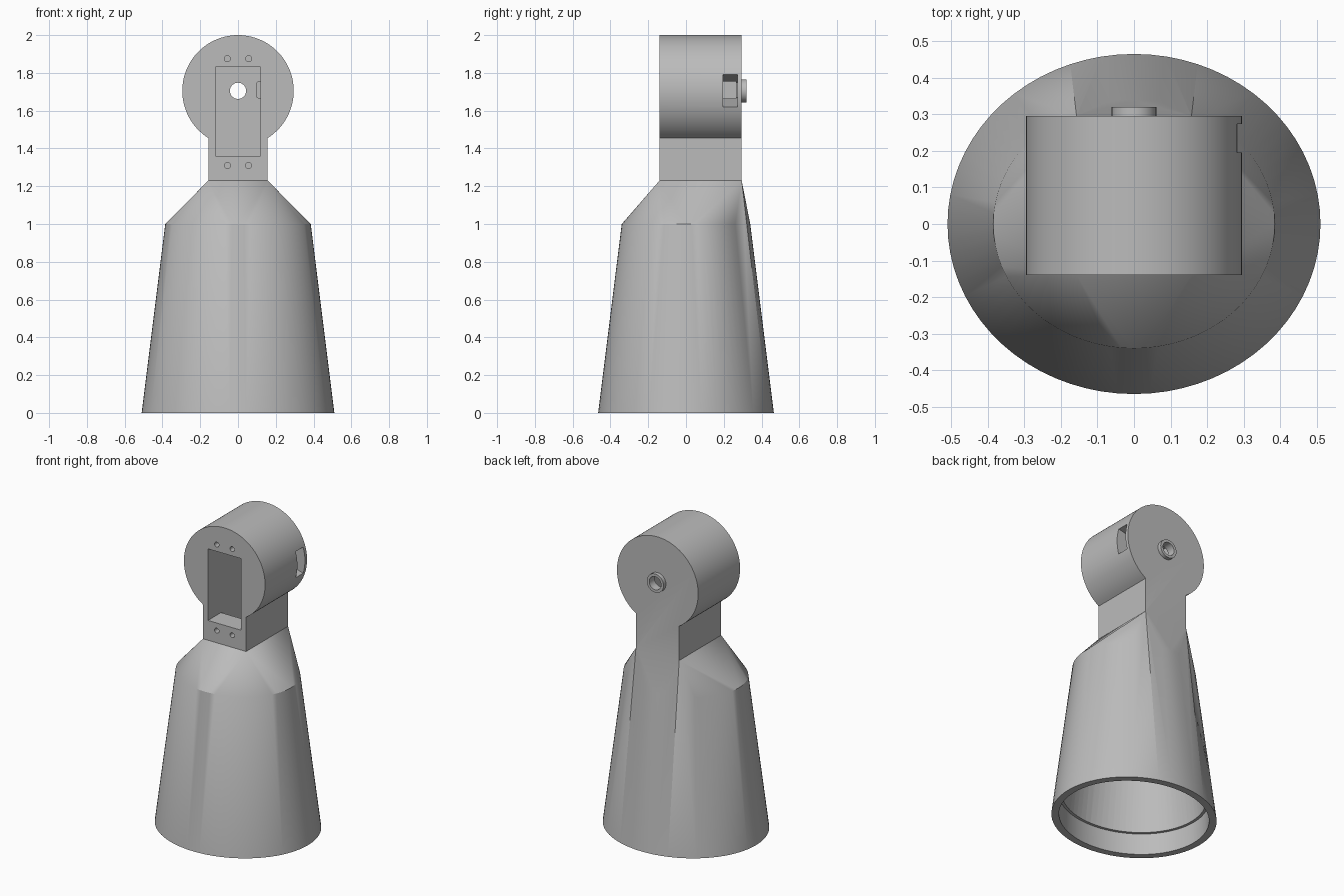
import bpy, bmesh, math
from mathutils import Vector

if "Cube" in bpy.data.objects:
    bpy.data.objects.remove(bpy.data.objects["Cube"], do_unlink=True)

grey = bpy.data.materials.new("plain grey")
grey.use_nodes = True
colour = (0.5, 0.5, 0.5, 1)
grey.diffuse_color = colour
grey.node_tree.nodes["Principled BSDF"].inputs["Base Color"].default_value = colour

FRONT, BACK, HEAD_Z, HEAD_R, NECK = -0.14, 0.295, 1.705, 0.295, 0.157


def finish(name, bm):
    bmesh.ops.recalc_face_normals(bm, faces=bm.faces)
    mesh = bpy.data.meshes.new(name)
    bm.to_mesh(mesh)
    bm.free()
    mesh.materials.append(grey)
    obj = bpy.data.objects.new(name, mesh)
    bpy.context.collection.objects.link(obj)
    return obj


def ellipse(rx, ry, z, n=72):
    return [(rx * math.cos(2 * math.pi * i / n), ry * math.sin(2 * math.pi * i / n), z)
            for i in range(n)]


def rect(x, y0, y1, z):
    return [(-x, y0, z), (x, y0, z), (x, y1, z), (-x, y1, z)]


def hull(name, points):
    bm = bmesh.new()
    for p in points:
        bm.verts.new(p)
    res = bmesh.ops.convex_hull(bm, input=bm.verts)
    loose = [v for v in bm.verts if not v.link_faces]
    bmesh.ops.delete(bm, geom=loose, context="VERTS")
    return finish(name, bm)


def extrude_y(name, outline, y0, y1):
    """Extrude an x-z outline along y."""
    bm = bmesh.new()
    face = bm.faces.new([bm.verts.new((x, y0, z)) for x, z in outline])
    top = bmesh.ops.extrude_face_region(bm, geom=[face])["geom"]
    bmesh.ops.translate(bm, vec=Vector((0, y1 - y0, 0)),
                        verts=[g for g in top if isinstance(g, bmesh.types.BMVert)])
    return finish(name, bm)


def disc(x, z, r, n=32):
    return [(x + r * math.cos(2 * math.pi * i / n), z + r * math.sin(2 * math.pi * i / n))
            for i in range(n)]


def combine(target, other, operation):
    mod = target.modifiers.new("join", "BOOLEAN")
    mod.object, mod.operation, mod.solver = other, operation, "EXACT"
    bpy.ops.object.select_all(action="DESELECT")
    bpy.context.view_layer.objects.active = target
    target.select_set(True)
    bpy.ops.object.modifier_apply(modifier=mod.name)
    bpy.data.objects.remove(other, do_unlink=True)


# Tapered oval body with shoulders drawn in to the neck
body = hull("arm_body", ellipse(0.51, 0.465, 0) + ellipse(0.385, 0.34, 1)
            + rect(NECK, FRONT, BACK, 1.23))

# Round head and straight neck as one keyhole profile
start = -math.acos(NECK / HEAD_R)
sweep = math.pi - 2 * start
outline = [(HEAD_R * math.cos(start + sweep * i / 80),
            HEAD_Z + HEAD_R * math.sin(start + sweep * i / 80)) for i in range(81)]
outline += [(-NECK, 1.15), (NECK, 1.15)]
combine(body, extrude_y("head", outline, FRONT, BACK), "UNION")

# Pivot boss on the back of the head
combine(body, extrude_y("boss", disc(0, HEAD_Z, 0.061), 0.28, 0.32), "UNION")

# Open socket at the bottom, then the stepped hollow inside
cutters = [
    hull("socket", ellipse(0.465, 0.42, -0.1) + ellipse(0.465, 0.42, 0.14)),
    hull("hollow", ellipse(0.452, 0.407, 0.1) + ellipse(0.345, 0.30, 0.97)
         + rect(0.11, -0.09, 0.24, 1.18)),
    # Front pocket, and the deeper channel running down behind its sill
    hull("pocket", rect(0.12, -0.2, 0.1, 1.36) + rect(0.12, -0.2, 0.1, 1.83)),
    hull("channel", rect(0.12, -0.005, 0.265, 1.14) + rect(0.12, -0.005, 0.265, 1.83)),
    # Bore through the boss
    extrude_y("bore", disc(0, HEAD_Z, 0.043), 0.2, 0.4),
    # Side slot, narrowing inward
    hull("slot", [(x, y, z) for y in (0.195, 0.273)
                  for x, z in ((0.32, 1.61), (0.32, 1.80), (0.1, 1.67), (0.1, 1.75))]),
]
# Four screw holes around the pocket
for x in (-0.056, 0.056):
    for z in (1.31, 1.875):
        cutters.append(extrude_y("screw_hole", disc(x, z, 0.016, 20), -0.2, -0.04))
for cutter in cutters:
    combine(body, cutter, "DIFFERENCE")

bpy.ops.object.select_all(action="DESELECT")
body.select_set(True)
bpy.context.view_layer.objects.active = body
bpy.ops.object.shade_smooth_by_angle(angle=math.radians(30))
